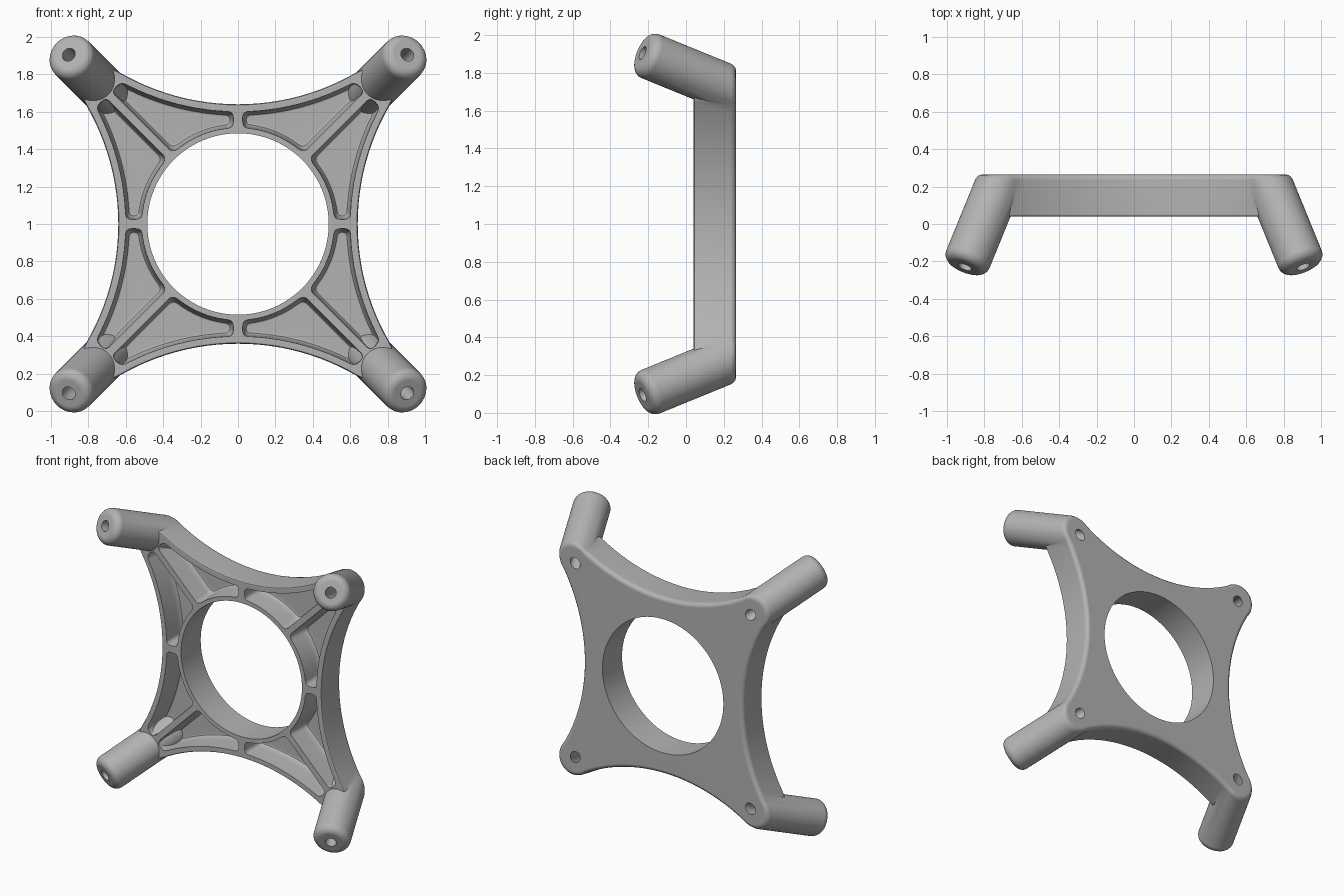
import bpy, bmesh
from math import sin, cos, pi, sqrt, atan2, radians
from mathutils import Vector, Matrix

cube = bpy.data.objects.get("Cube")
if cube:
    bpy.data.objects.remove(cube, do_unlink=True)

grey = bpy.data.materials.new("satin grey")
grey.use_nodes = True
grey.diffuse_color = (0.45, 0.45, 0.45, 1)
grey.node_tree.nodes["Principled BSDF"].inputs["Base Color"].default_value = (0.45, 0.45, 0.45, 1)

FRONT, BACK = 0.04, 0.265      # plate faces in y
EDGE = 0.64                    # centre to middle of each side
HUB, HUB_R = 0.703, 0.128      # corner boss position and radius
# centre height of the side arc that is tangent to the corner bosses
k = EDGE - HUB_R
ARC_Z = (2 * HUB ** 2 - k ** 2) / (2 * (HUB - k))
ARC_R = ARC_Z - EDGE
QUARTERS = [Matrix.Rotation(i * pi / 2, 3, 'Y') for i in range(4)]
MIRROR = Matrix.Diagonal((-1, 1, 1))
UP = Vector((0, 0, 1))


def loft(bm, loops):
    """Skin a closed solid through equal-length loops."""
    rings = [[bm.verts.new(p) for p in loop] for loop in loops]
    n = len(rings[0])
    for a, b in zip(rings, rings[1:]):
        for i in range(n):
            j = (i + 1) % n
            bm.faces.new((a[i], a[j], b[j], b[i]))
    bm.faces.new(rings[0][::-1])
    bm.faces.new(rings[-1])


def make(name, solids):
    bm = bmesh.new()
    for loops in solids:
        loft(bm, loops)
    bmesh.ops.recalc_face_normals(bm, faces=bm.faces)
    mesh = bpy.data.meshes.new(name)
    bm.to_mesh(mesh)
    bm.free()
    mesh.materials.append(grey)
    obj = bpy.data.objects.new(name, mesh)
    bpy.context.collection.objects.link(obj)
    for v in mesh.vertices:
        v.co += UP
    return obj


def combine(target, other, operation):
    mod = target.modifiers.new(operation.lower(), 'BOOLEAN')
    mod.operation, mod.solver, mod.object = operation, 'EXACT', other
    bpy.context.view_layer.objects.active = target
    bpy.ops.object.modifier_apply(modifier=mod.name)
    bpy.data.objects.remove(other, do_unlink=True)


def outline(y, d):
    """Four concave sides and four round corners, inset by d."""
    pts = []
    half = atan2(HUB, ARC_Z - HUB)
    for m in QUARTERS:
        for i in range(25):
            a = half * (i / 12 - 1)
            r = ARC_R + d
            pts.append(m @ Vector((r * sin(a), y, ARC_Z - r * cos(a))))
        for i in range(1, 16):
            a = -half + (pi / 2 + 2 * half) * i / 16
            r = HUB_R - d
            pts.append(m @ Vector((HUB + r * sin(a), y, HUB + r * cos(a))))
    return pts


def circle(y, r, n=96):
    return [Vector((r * cos(2 * pi * i / n), y, r * sin(2 * pi * i / n))) for i in range(n)]


def pocket(y, d):
    """Pocket between ring, outer wall, middle rib and diagonal rib, inset by d."""
    a, ring, arc = 0.025 + d, 0.515 + d, ARC_R + 0.04 + d
    s, end = 0.03 + d * sqrt(2), 1.385 - d * sqrt(2)
    outer = lambda x: ARC_Z - sqrt(arc ** 2 - x ** 2)
    inner = lambda x: sqrt(ring ** 2 - x ** 2)
    lo, hi = a, 0.9
    for _ in range(40):
        mid = (lo + hi) / 2
        lo, hi = (mid, hi) if mid + outer(mid) < end else (lo, mid)
    x_end, x_rib = (end - s) / 2, (sqrt(2 * ring ** 2 - s ** 2) - s) / 2
    # each side: start x, end x, height rule
    sides = [(a, lo, outer), (lo, x_end, lambda x: end - x),
             (x_end, x_rib, lambda x: x + s), (x_rib, a, inner)]
    lines = [[Vector((x0 + (x1 - x0) * i / 40, y, f(x0 + (x1 - x0) * i / 40)))
              for i in range(41)] for x0, x1, f in sides]
    p, q = lines[3][-1], lines[0][0]
    lines.append([p.lerp(q, i / 40) for i in range(41)])
    # trim the ends of every side and round the corners between them
    trimmed = []
    for line in lines:
        length = (line[-1] - line[0]).length
        cut = min(18, max(1, round(40 * 0.035 / length)))
        trimmed.append((line[cut], line[40 - cut], line, cut))
    pts = []
    for n, (first, last, line, cut) in enumerate(trimmed):
        pts += [line[round(cut + (40 - 2 * cut) * i / 10)] if cut < 15 else first.lerp(last, i / 10)
                for i in range(11)]
        nxt = trimmed[(n + 1) % 5][0]
        for i in range(1, 6):
            t = i / 6
            pts.append(last.lerp(line[-1], t).lerp(line[-1].lerp(nxt, t), t))
    return pts


# Leg axis: leans outward along the diagonal, 30 degrees off the plate normal
AXIS = Vector((sin(pi / 6) / sqrt(2), -cos(pi / 6), sin(pi / 6) / sqrt(2)))
TIP = Vector((0.905, -0.23, 0.905))
SIDE = Vector((1, 0, -1)).normalized()
OVER = AXIS.cross(SIDE)


def leg_ring(r, back=0.0, plane=None, n=48):
    """Ring around the leg axis, square to it or cut by a plane in y."""
    pts = []
    for i in range(n):
        a = 2 * pi * i / n
        p = TIP - AXIS * back + (SIDE * cos(a) + OVER * sin(a)) * r
        if plane is not None:
            p += AXIS * ((plane - p.y) / AXIS.y)
        pts.append(p)
    return pts


def around(loops):
    return [[[m @ p for p in loop] for loop in loops] for m in QUARTERS]


# Plate with rounded outer edges
body = make("mounting_bracket", [[
    outline(y, d) for y, d in
    [(FRONT, 0.012), (FRONT + 0.004, 0.004), (FRONT + 0.012, 0), (BACK - 0.03, 0),
     (BACK - 0.015, 0.004), (BACK - 0.004, 0.015), (BACK, 0.03)]]])

# Centre opening
combine(body, make("opening_cutter", [[circle(-0.2, 0.485), circle(0.5, 0.485)]]), 'DIFFERENCE')

# Eight filleted pockets leave the ring, rim and ribs
loops = [pocket(y, d) for y, d in
         [(-0.1, 0), (FRONT + 0.01, 0), (0.165, 0.006), (0.19, 0.011), (0.205, 0.019), (0.21, 0.029)]]
mirrored = [[MIRROR @ p for p in loop] for loop in loops]
combine(body, make("pocket_cutter", around(loops) + around(mirrored)), 'DIFFERENCE')

# Four splayed legs with rounded tips
R, F = 0.125, 0.05
leg = [leg_ring(R - F + F * sin(a), F * (1 - cos(a))) for a in [i * pi / 12 for i in range(7)]]
leg += [leg_ring(R - d, plane=y) for y, d in
        [(BACK - 0.025, 0), (BACK - 0.012, 0.004), (BACK - 0.004, 0.011), (BACK - 0.0005, 0.023)]]
combine(body, make("legs", around(leg)), 'UNION')

# Bolt holes along the legs
hole = [leg_ring(0.037, -0.1, n=32), leg_ring(0.037, plane=0.4, n=32)]
combine(body, make("hole_cutter", around(hole)), 'DIFFERENCE')

# Smooth shading with crisp edges
bpy.ops.object.select_all(action='DESELECT')
body.select_set(True)
bpy.context.view_layer.objects.active = body
bpy.ops.object.shade_smooth_by_angle(angle=radians(32))
weighted = body.modifiers.new("weighted_normals", 'WEIGHTED_NORMAL')
weighted.keep_sharp = True
